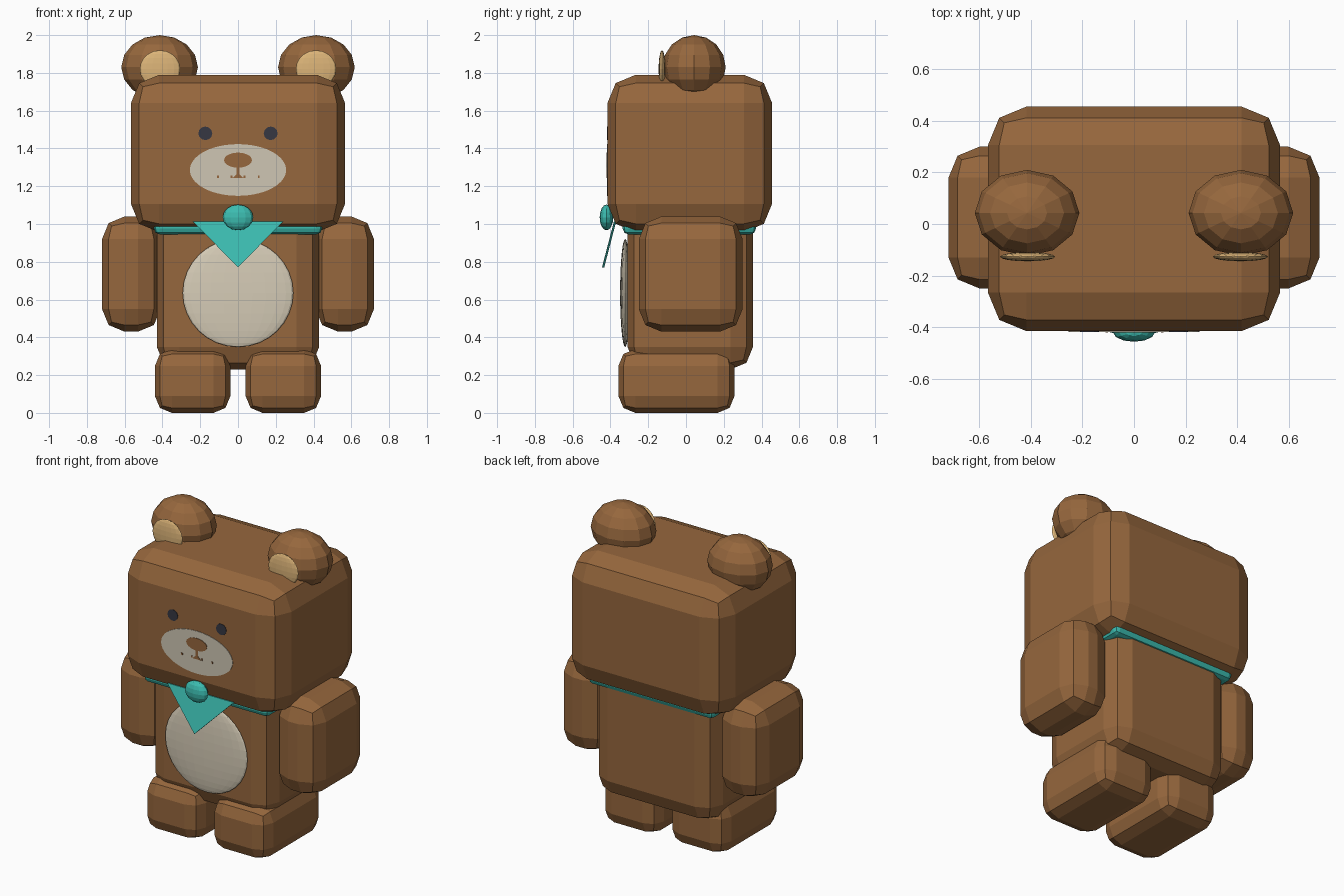
import bpy, bmesh, math
from mathutils import Vector

if "Cube" in bpy.data.objects:
    bpy.data.objects.remove(bpy.data.objects["Cube"])


def material(name, rgb):
    lin = [(c / 255 / 12.92) if c / 255 <= 0.04045 else ((c / 255 + 0.055) / 1.055) ** 2.4 for c in rgb]
    m = bpy.data.materials.new(name)
    m.diffuse_color = (*lin, 1)
    m.use_nodes = True
    m.node_tree.nodes["Principled BSDF"].inputs["Base Color"].default_value = m.diffuse_color
    return m


BROWN = material("brown fur", (150, 103, 61))
TAN = material("tan inner ear", (220, 180, 120))
CREAM = material("cream belly", (214, 204, 183))
MUZZLE = material("pale muzzle", (207, 198, 180))
TEAL = material("teal scarf", (60, 189, 177))
DARK = material("dark eyes", (54, 55, 66))


def finish(name, bm, mat):
    bmesh.ops.recalc_face_normals(bm, faces=bm.faces[:])
    me = bpy.data.meshes.new(name)
    bm.to_mesh(me)
    bm.free()
    me.materials.append(mat)
    ob = bpy.data.objects.new(name, me)
    bpy.context.scene.collection.objects.link(ob)
    return ob


def block(name, lo, hi, bevel, mat):
    """Box between two corners with every edge rounded in two steps."""
    lo, hi = Vector(lo), Vector(hi)
    bm = bmesh.new()
    bmesh.ops.create_cube(bm, size=1)
    for v in bm.verts:
        v.co = (lo + hi) / 2 + v.co * (hi - lo)
    bmesh.ops.bevel(bm, geom=bm.edges[:], offset=bevel, segments=2,
                    profile=0.5, affect='EDGES', clamp_overlap=True)
    return finish(name, bm, mat)


def ball(name, center, radii, mat, segs=12, rings=8):
    bm = bmesh.new()
    bmesh.ops.create_uvsphere(bm, u_segments=segs, v_segments=rings, radius=1)
    for v in bm.verts:
        v.co = Vector(center) + v.co * Vector(radii)
    return finish(name, bm, mat)


def plate(name, points, front, depth, mat, slope=0.0, z0=0.0):
    """Thin x-z outline extruded backwards; slope tilts it along y."""
    bm = bmesh.new()
    verts = [bm.verts.new((x, front + slope * (z0 - z) * -1, z)) for x, z in points]
    face = bm.faces.new(verts)
    ext = bmesh.ops.extrude_face_region(bm, geom=[face])
    for v in ext["geom"]:
        if isinstance(v, bmesh.types.BMVert):
            v.co.y += depth
    return finish(name, bm, mat)


def oval(cx, cz, rx, rz, n):
    return [(cx + rx * math.cos(2 * math.pi * i / n), cz + rz * math.sin(2 * math.pi * i / n))
            for i in range(n)]


def rect(x0, x1, z0, z1):
    return [(x0, z0), (x1, z0), (x1, z1), (x0, z1)]


# Head and torso
block("head", (-0.567, -0.416, 0.957), (0.567, 0.456, 1.79), 0.15, BROWN)
block("body", (-0.43, -0.31, 0.23), (0.43, 0.355, 1.08), 0.12, BROWN)
ball("belly_patch", (0, -0.322, 0.635), (0.293, 0.027, 0.286), CREAM, 24, 16)

# Paired limbs, ears and eyes
for side, s in (("left", -1), ("right", 1)):
    def span(a, b):
        return (a, b) if s > 0 else (-b, -a)
    x0, x1 = span(0.41, 0.72)
    block(side + "_arm", (x0, -0.25, 0.43), (x1, 0.30, 1.04), 0.12, BROWN)
    x0, x1 = span(0.04, 0.44)
    block(side + "_leg", (x0, -0.358, 0.0), (x1, 0.257, 0.338), 0.09, BROWN)
    ball(side + "_ear", (s * 0.415, 0.043, 1.83), (0.203, 0.167, 0.17), BROWN, 12, 8)
    ball(side + "_inner_ear", (s * 0.413, -0.127, 1.82), (0.107, 0.018, 0.1), TAN, 16, 10)
    plate(side + "_eye", oval(s * 0.173, 1.48, 0.037, 0.036, 12), -0.419, 0.005, DARK)

# Muzzle, nose and mouth
plate("muzzle", oval(0, 1.286, 0.255, 0.137, 40), -0.419, 0.005, MUZZLE)
plate("nose", oval(0, 1.338, 0.074, 0.04, 20), -0.422, 0.005, BROWN)
plate("nose_stem", [(-0.03, 1.243), (0.03, 1.243), (0.009, 1.262), (0.009, 1.31),
                    (-0.009, 1.31), (-0.009, 1.262)], -0.422, 0.005, BROWN)
for i, x in enumerate((-0.105, -0.035, 0.035, 0.11)):
    plate("mouth_mark_%d" % (i + 1), rect(x - 0.005, x + 0.005, 1.244, 1.256), -0.422, 0.005, BROWN)

# Scarf: neck band, hanging triangle and knot
block("scarf_band", (-0.445, -0.335, 0.945), (0.445, 0.37, 1.04), 0.03, TEAL)
plate("scarf_triangle", [(-0.237, 1.012), (0, 0.77), (0.237, 1.012)], -0.382, 0.012, TEAL, 0.26, 1.012)
ball("scarf_knot", (0, -0.421, 1.035), (0.081, 0.036, 0.068), TEAL, 12, 8)
